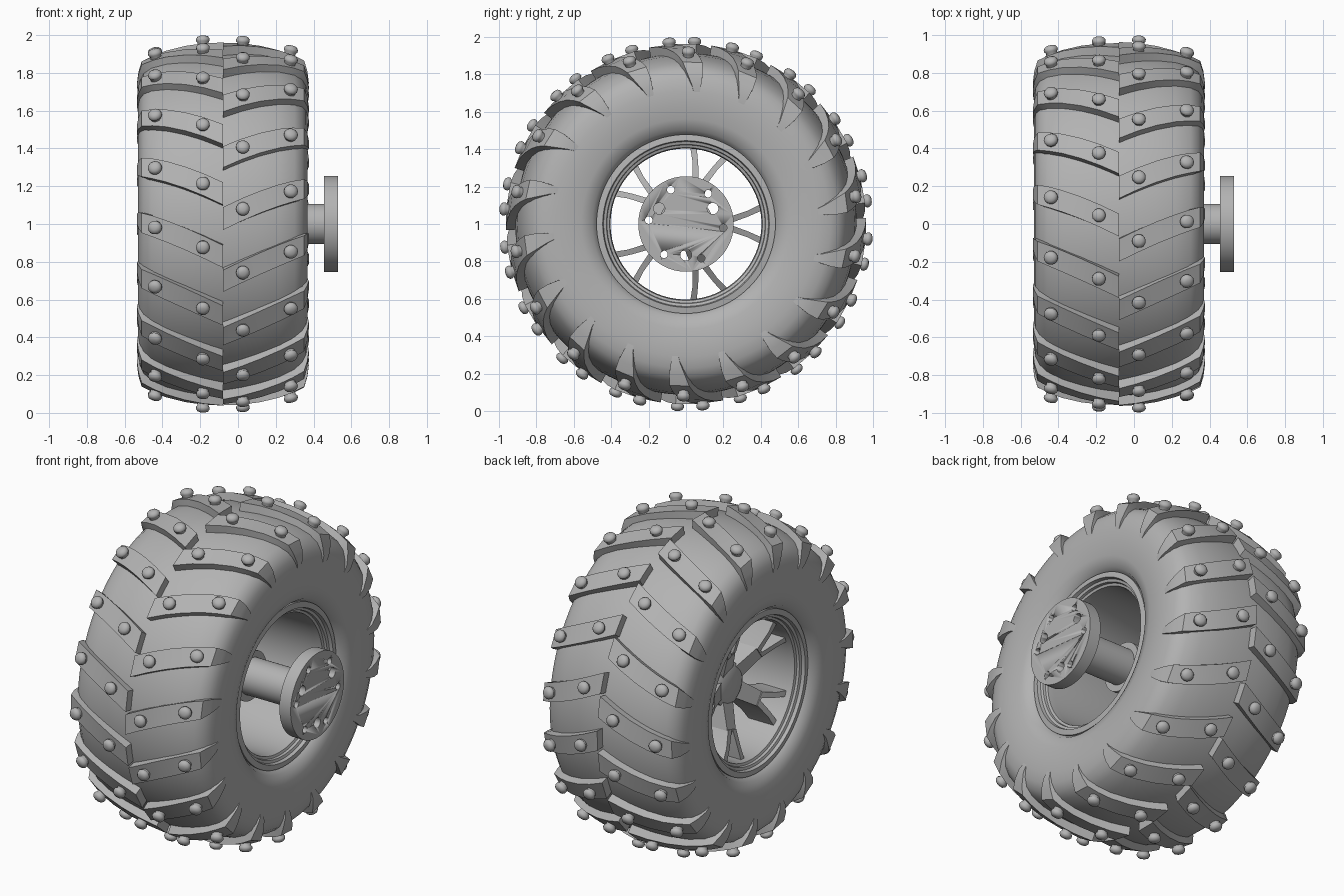
import bpy, bmesh, math
from math import sin, cos, radians, pi

cube = bpy.data.objects.get("Cube")
if cube:
    bpy.data.objects.remove(cube, do_unlink=True)

MID = -0.08      # x of the tyre's centre plane
AXLE = 1.0       # height of the axle
PITCH = 20       # degrees between lugs

grey = bpy.data.materials.new("plain grey")
grey.use_nodes = True
grey.diffuse_color = (0.45, 0.45, 0.45, 1)
grey.node_tree.nodes["Principled BSDF"].inputs["Base Color"].default_value = (0.45, 0.45, 0.45, 1)


def polar(x, r, deg):
    """Point around the axle; 0 degrees is the front, 90 is the top."""
    a = radians(deg)
    return (x, -r * cos(a), AXLE + r * sin(a))


def finish(name, bm, angle=35):
    bmesh.ops.recalc_face_normals(bm, faces=bm.faces)
    mesh = bpy.data.meshes.new(name)
    bm.to_mesh(mesh)
    bm.free()
    mesh.materials.append(grey)
    ob = bpy.data.objects.new(name, mesh)
    bpy.context.collection.objects.link(ob)
    bpy.ops.object.select_all(action="DESELECT")
    ob.select_set(True)
    bpy.context.view_layer.objects.active = ob
    bpy.ops.object.shade_smooth_by_angle(angle=radians(angle))
    return ob


def loft(bm, rings, closed=True, caps=True):
    """Skin a list of point rings."""
    rows = [[bm.verts.new(p) for p in ring] for ring in rings]
    n = len(rows[0])
    for a, b in zip(rows, rows[1:]):
        for i in range(n if closed else n - 1):
            j = (i + 1) % n
            bm.faces.new((a[i], a[j], b[j], b[i]))
    if caps:
        bm.faces.new(rows[0])
        bm.faces.new(rows[-1])


def lathe(name, profile, segs=96, loop=False, caps=False, angle=35):
    """Revolve (x, radius) points around the axle."""
    bm = bmesh.new()
    pts = profile + profile[:1] if loop else profile
    loft(bm, [[polar(x, r, 360 * i / segs) for i in range(segs)] for x, r in pts], caps=caps)
    bmesh.ops.remove_doubles(bm, verts=bm.verts, dist=0.0001)
    return finish(name, bm, angle)


def both_sides(half):
    """Mirror a half profile about the tyre's centre plane."""
    return [(MID + t, r) for t, r in half] + [(MID - t, r) for t, r in reversed(half) if t > 0]


# Tyre carcass
half = [(0.37, 0.46), (0.395, 0.485), (0.42, 0.5), (0.438, 0.56), (0.448, 0.64), (0.449, 0.71),
        (0.44, 0.77), (0.42, 0.815), (0.38, 0.85), (0.3, 0.88), (0.2, 0.9), (0.1, 0.91), (0, 0.912)]
lathe("tyre_carcass", both_sides(half), 108, angle=50)


# Chevron lugs: each station is offset, top radius, foot offset, foot radius, half width
stations = [(0, 0.963, 0, 0.88, 3.6), (0.1, 0.957, 0.1, 0.88, 3.6), (0.2, 0.943, 0.2, 0.87, 3.6),
            (0.3, 0.92, 0.3, 0.85, 3.6), (0.37, 0.895, 0.36, 0.82, 3.6), (0.43, 0.866, 0.38, 0.79, 3.5),
            (0.447, 0.81, 0.4, 0.76, 3.0), (0.455, 0.75, 0.41, 0.73, 2.0), (0.445, 0.68, 0.42, 0.69, 0.8)]


def sweep(t):
    return 30 * t - 12 * t * t


def lug_start(side):
    return (4.7 if side > 0 else 12.7) - sweep(0.105)


for side, label in ((1, "left"), (-1, "right")):
    bm = bmesh.new()
    for k in range(360 // PITCH):
        base = lug_start(side) + PITCH * k
        rings = []
        for t, top, foot_t, foot, w in stations:
            a = base + sweep(t) + 12 * max(0, 0.866 - top) * (t > 0.44)
            x, fx = MID + side * t, MID + side * foot_t
            rings.append([polar(fx, foot, a - w), polar(x, top, a - w),
                          polar(x, top, a + w), polar(fx, foot, a + w)])
        loft(bm, rings)
    finish("tread_lugs_" + label, bm)

# Domed studs, two on every lug
dome = [(0.029, -0.02), (0.029, 0.006), (0.036, 0.014), (0.036, 0.026), (0.027, 0.038), (0.012, 0.043)]
bm = bmesh.new()
for side in (1, -1):
    for t, r, tilt in ((0.105, 0.956, 0.05), (0.355, 0.902, 0.25)):
        for k in range(360 // PITCH):
            a = lug_start(side) + sweep(t) + PITCH * k
            rings = []
            for w, h in dome:
                ring = []
                for i in range(14):
                    u, v = w * cos(2 * pi * i / 14), w * sin(2 * pi * i / 14)
                    x = MID + side * (t + u + h * tilt)
                    rr = r + h - u * tilt
                    ring.append(polar(x, rr, a + math.degrees(v / rr)))
                rings.append(ring)
            loft(bm, rings)
finish("tread_studs", bm, 60)

# Wheel rim: stepped lips and barrel
lip = [(0.36, 0.478), (0.4, 0.478), (0.405, 0.445), (0.385, 0.44), (0.38, 0.425),
       (0.365, 0.422), (0.36, 0.408), (0.32, 0.403), (0, 0.403)]
rim = both_sides(lip) + [(MID - 0.33, 0.45), (MID + 0.33, 0.45)]
lathe("wheel_rim", rim, loop=True)

# Forked spokes: section is radius, offset, half width, inboard x, outboard x
bm = bmesh.new()
for k in range(5):
    a = radians(72 * k)

    def section(r, off, w, x0, x1):
        return [(x, r * cos(a) - o * sin(a), AXLE + r * sin(a) + o * cos(a))
                for x, o in ((x0, off - w), (x1, off - w), (x1, off + w), (x0, off + w))]

    loft(bm, [section(0.09, 0, 0.05, -0.3, -0.02), section(0.25, 0, 0.042, -0.36, -0.16)])
    for s in (1, -1):
        loft(bm, [section(0.235, s * 0.022, 0.018, -0.36, -0.15),
                  section(0.33, s * 0.055, 0.016, -0.39, -0.21),
                  section(0.408, s * 0.092, 0.019, -0.41, -0.25)])
finish("spokes", bm)

# Hub, collar and axle shaft
lathe("hub", [(-0.31, 0.09), (-0.29, 0.125), (0.06, 0.125), (0.06, 0.145), (0.09, 0.145), (0.09, 0.1)],
      64, caps=True)
lathe("axle_shaft", [(0.05, 0.107), (0.47, 0.107)], 64, caps=True)

# Mounting flange with two rings of bolt holes
flange = lathe("mounting_flange", [(0.455, 0.255), (0.53, 0.255)], 96, caps=True)
bm = bmesh.new()
for count, start, ring_r, hole_r in ((6, 54, 0.2, 0.02), (3, 30, 0.165, 0.03)):
    for k in range(count):
        a = radians(start + 360 * k / count)
        y, z = ring_r * cos(a), AXLE + ring_r * sin(a)
        loft(bm, [[(x, y + hole_r * cos(2 * pi * i / 24), z + hole_r * sin(2 * pi * i / 24))
                   for i in range(24)] for x in (0.4, 0.6)])
cutter = finish("hole_cutter", bm)
cutter.hide_render = True
cut = flange.modifiers.new("bolt holes", "BOOLEAN")
cut.operation = "DIFFERENCE"
cut.solver = "EXACT"
cut.object = cutter
bpy.context.view_layer.objects.active = flange
bpy.ops.object.modifier_apply(modifier=cut.name)
bpy.data.objects.remove(cutter, do_unlink=True)
